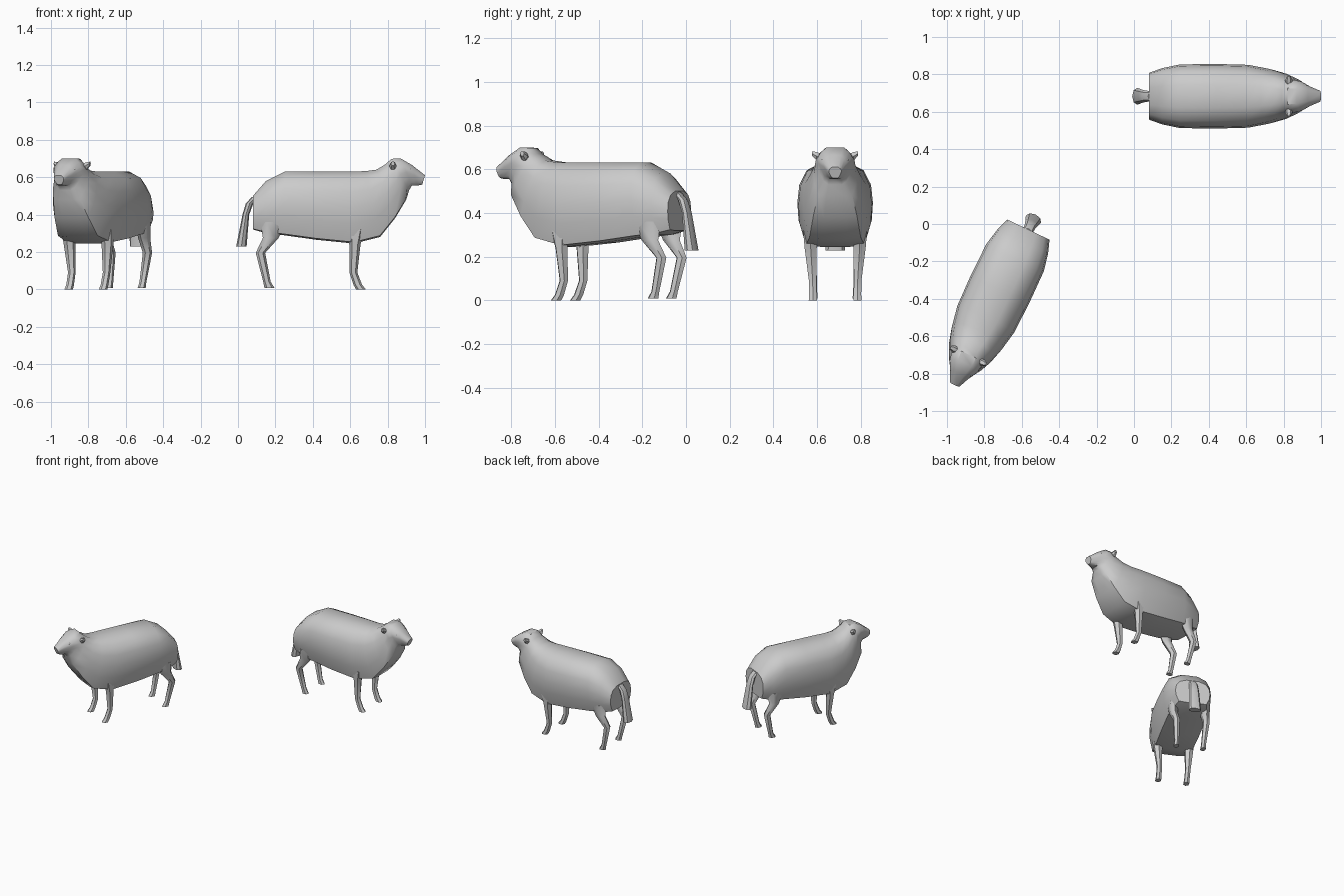
import bpy, bmesh
from math import radians, cos, sin, pi
from mathutils import Matrix

if "Cube" in bpy.data.objects:
    bpy.data.objects.remove(bpy.data.objects["Cube"])

# placement of the two sheep: local +x is forward
PLACES = {"right": Matrix.Translation((0, 0.683, 0)),
          "left": Matrix.Translation((-0.53, 0.042, 0)) @ Matrix.Rotation(radians(244.5), 4, 'Z')}


def loft(name, rings, place, angle=35):
    """Skin a list of equal-length point rings and cap both ends."""
    bm = bmesh.new()
    vs = [[bm.verts.new(p) for p in r] for r in rings]
    n = len(vs[0])
    for a, b in zip(vs, vs[1:]):
        for i in range(n):
            j = (i + 1) % n
            bm.faces.new((a[i], a[j], b[j], b[i]))
    bm.faces.new(vs[0])
    bm.faces.new(vs[-1])
    bmesh.ops.recalc_face_normals(bm, faces=bm.faces)
    me = bpy.data.meshes.new(name)
    bm.to_mesh(me)
    bm.free()
    ob = bpy.data.objects.new(name, me)
    ob.matrix_world = place
    bpy.context.collection.objects.link(ob)
    bpy.ops.object.select_all(action='DESELECT')
    ob.select_set(True)
    bpy.context.view_layer.objects.active = ob
    bpy.ops.object.shade_smooth_by_angle(angle=radians(angle))
    return ob


def body_ring(xt, zt, xb, zb, w, section):
    """Symmetric section between a top point and a bottom point."""
    half = [(k * w, xb + (xt - xb) * t, zb + (zt - zb) * t) for k, t in section]
    return [(x, y, z) for y, x, z in half] + [(x, -y, z) for y, x, z in reversed(half)]


def limb_ring(x, y, z, rx, ry, n=6):
    return [(x + rx * cos(2 * pi * i / n), y + ry * sin(2 * pi * i / n), z) for i in range(n)]


WOOL = [(0.36, 1), (0.76, 0.9), (0.95, 0.72), (1, 0.5), (0.97, 0.28), (0.8, 0.02), (0.4, 0)]
FACE = [(0.5, 1), (0.8, 0.86), (1, 0.68), (0.95, 0.5), (0.8, 0.3), (0.6, 0.1), (0.35, 0)]
# x top, z top, x bottom, z bottom, half width
BODY = [(0.08, 0.50, 0.08, 0.32, 0.125), (0.15, 0.58, 0.15, 0.30, 0.15),
        (0.25, 0.63, 0.24, 0.29, 0.17), (0.44, 0.63, 0.42, 0.265, 0.173),
        (0.60, 0.63, 0.62, 0.245, 0.168), (0.68, 0.632, 0.76, 0.28, 0.147),
        (0.74, 0.64, 0.84, 0.38, 0.125), (0.79, 0.67, 0.90, 0.48, 0.098)]
HEAD = [(0.82, 0.698, 0.915, 0.53, 0.088), (0.87, 0.70, 0.93, 0.555, 0.08),
        (0.93, 0.665, 0.96, 0.555, 0.053), (1.0, 0.61, 0.985, 0.56, 0.029)]
# x, y, z, half length, half width
FRONT_LEG = [(0.63, 0.112, 0.32, 0.05, 0.04), (0.625, 0.112, 0.24, 0.03, 0.032),
             (0.617, 0.103, 0.09, 0.021, 0.02), (0.64, 0.102, 0.025, 0.023, 0.02),
             (0.657, 0.102, 0.0, 0.026, 0.022)]
HIND_LEG = [(0.19, 0.115, 0.36, 0.07, 0.035), (0.175, 0.115, 0.275, 0.042, 0.03),
            (0.12, 0.108, 0.195, 0.025, 0.025), (0.155, 0.098, 0.04, 0.02, 0.018),
            (0.168, 0.097, 0.008, 0.027, 0.02)]
TAIL = [(0.095, 0, 0.495, 0.02, 0.028), (0.062, 0, 0.46, 0.02, 0.03),
        (0.042, 0, 0.40, 0.018, 0.036), (0.018, 0, 0.228, 0.028, 0.045)]

for side, place in PLACES.items():
    # wool body, neck and head as one skin
    rings = [body_ring(*s, WOOL) for s in BODY] + [body_ring(*s, FACE) for s in HEAD]
    loft(f"body_and_head_{side}", rings, place, 40)
    loft(f"tail_{side}", [limb_ring(*s, n=8) for s in TAIL], place)
    for s, tag in ((1, "l"), (-1, "r")):
        # legs
        for part, path in (("front_leg", FRONT_LEG), ("hind_leg", HIND_LEG)):
            loft(f"{part}_{tag}_{side}",
                 [limb_ring(x, s * y, z, rx, ry) for x, y, z, rx, ry in path], place, 50)
        # ears: short blunt cones pointing out to the side
        ear = [(0.065, 0.655, 0.018), (0.085, 0.66, 0.022), (0.105, 0.672, 0.012)]
        loft(f"ear_{tag}_{side}",
             [[(0.828 + 0.9 * r * cos(a * pi / 3), s * y, z + r * sin(a * pi / 3))
               for a in range(6)] for y, z, r in ear], place)
        # eyes
        bpy.ops.mesh.primitive_uv_sphere_add(segments=8, ring_count=6, radius=0.009)
        eye = bpy.context.object
        eye.name = f"eye_{tag}_{side}"
        eye.matrix_world = place @ Matrix.Translation((0.915, s * 0.055, 0.64))
